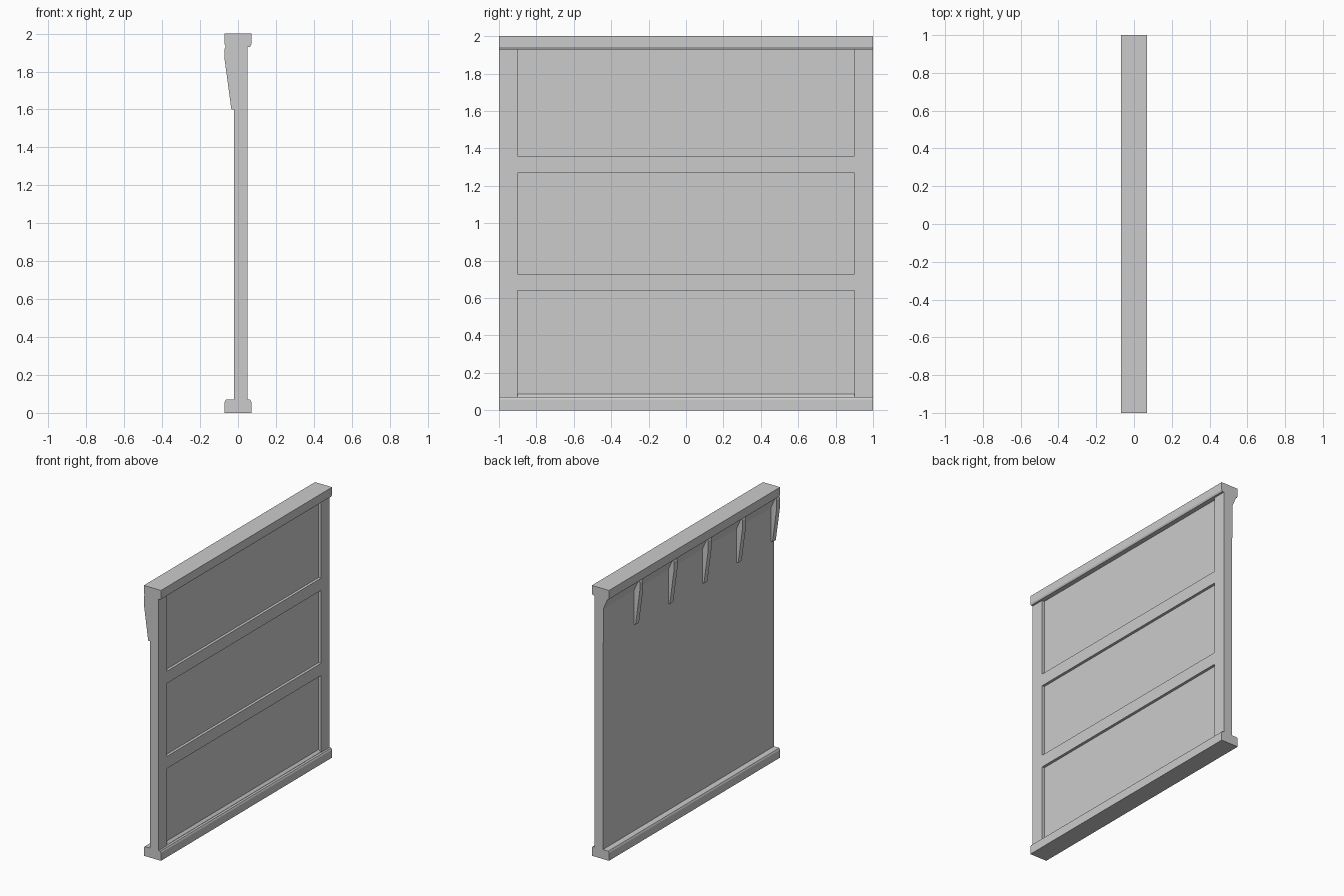
import bpy, bmesh

if "Cube" in bpy.data.objects:
    bpy.data.objects.remove(bpy.data.objects["Cube"])

grey = bpy.data.materials.new("plain grey")
grey.diffuse_color = (0.6, 0.6, 0.6, 1)
grey.use_nodes = True
grey.node_tree.nodes["Principled BSDF"].inputs["Base Color"].default_value = grey.diffuse_color


def extrude(name, profile, y0, y1):
    """Extrude an (x, z) outline along y."""
    bm = bmesh.new()
    face = bm.faces.new([bm.verts.new((x, y0, z)) for x, z in profile])
    out = bmesh.ops.extrude_face_region(bm, geom=[face])
    moved = [v for v in out["geom"] if isinstance(v, bmesh.types.BMVert)]
    bmesh.ops.translate(bm, verts=moved, vec=(0, y1 - y0, 0))
    bmesh.ops.recalc_face_normals(bm, faces=bm.faces)
    mesh = bpy.data.meshes.new(name)
    bm.to_mesh(mesh)
    bm.free()
    mesh.materials.append(grey)
    obj = bpy.data.objects.new(name, mesh)
    bpy.context.collection.objects.link(obj)
    return obj


def box(name, x0, x1, y0, y1, z0, z1):
    return extrude(name, [(x0, z0), (x1, z0), (x1, z1), (x0, z1)], y0, y1)


BACK, FACE, RECESS = -0.02, 0.05, 0.03

# Sill and head rails with eased inner corners
half = [(0.07, 0), (0.07, 0.058), (0.064, 0.07)]
sill = half + [(-x, z) for x, z in reversed(half)]
extrude("bottom_rail", sill, -1, 1)
extrude("top_rail", [(x, 2 - z) for x, z in sill], -1, 1)

# Recessed wall panel with a small sloped foot
extrude("wall_panel", [(BACK, 0.06), (0.046, 0.06), (0.046, 0.072), (RECESS, 0.088),
                       (RECESS, 1.94), (BACK, 1.94)], -0.9, 0.9)

# End posts
for side, y in (("left", -1), ("right", 0.9)):
    box(side + "_post", BACK, FACE, y, y + 0.1, 0.06, 1.94)

# Cross rails flush with the posts
for name, z in (("lower", 0.64), ("upper", 1.27)):
    box(name + "_cross_rail", RECESS - 0.005, FACE, -0.9, 0.9, z, z + 0.09)

# Back band flaring out under the top rail
extrude("back_band", [(-0.01, 1.6), (-0.023, 1.6), (-0.023, 1.85),
                      (-0.06, 1.935), (-0.01, 1.935)], -1, 1)

# Tapered brackets
for i in range(5):
    y = -1 + 0.4 * i
    extrude("bracket_%d" % (i + 1),
            [(-0.015, 1.6), (-0.035, 1.6), (-0.07, 1.86), (-0.07, 1.92),
             (-0.064, 1.935), (-0.015, 1.935)], y, y + 0.04)
